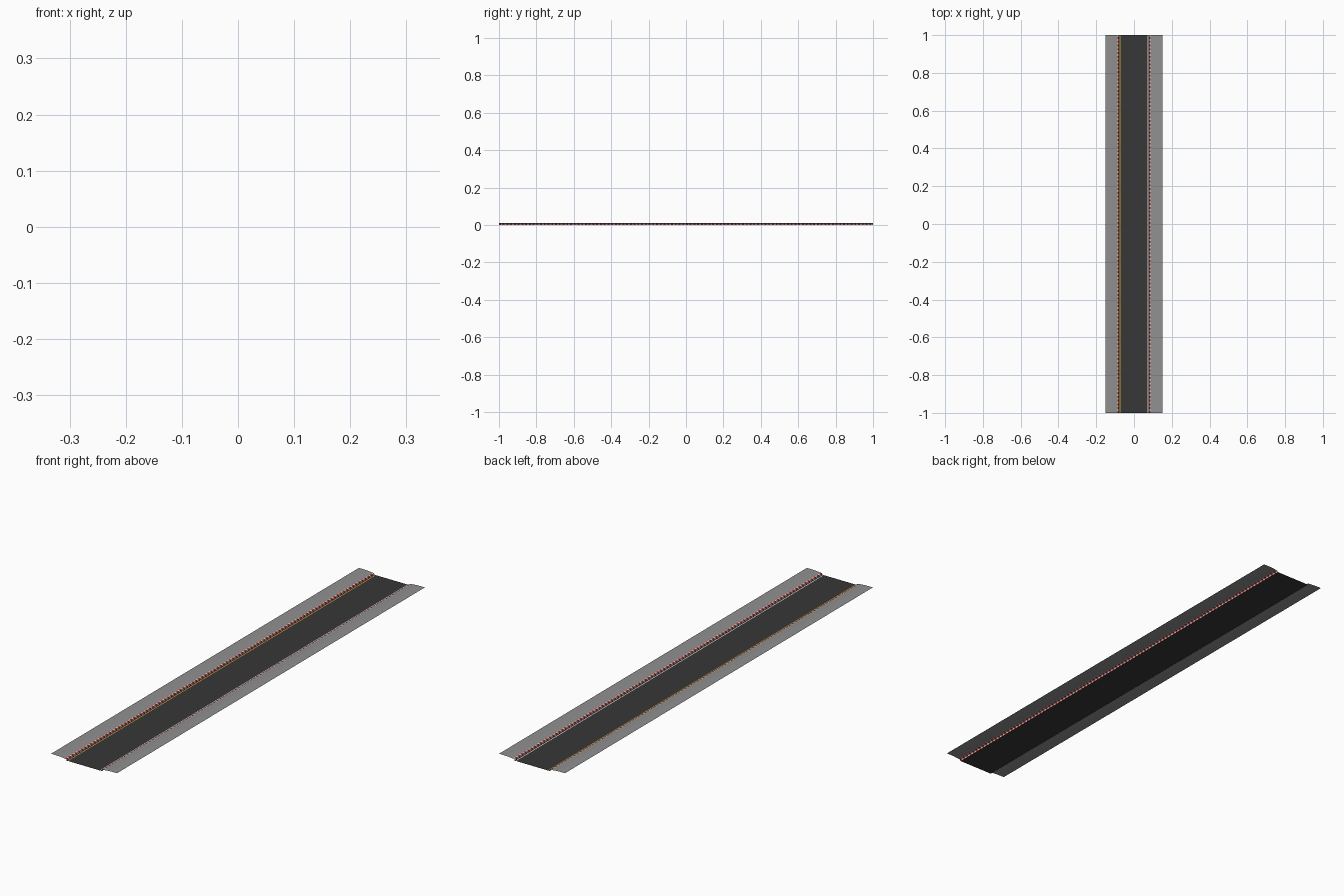
import bpy

if "Cube" in bpy.data.objects:
    bpy.data.objects.remove(bpy.data.objects["Cube"])


def material(name, rgb):
    m = bpy.data.materials.new(name)
    m.diffuse_color = (*rgb, 1)
    m.use_nodes = True
    m.node_tree.nodes["Principled BSDF"].inputs["Base Color"].default_value = m.diffuse_color
    return m


ASPHALT = material("asphalt", (0.038, 0.038, 0.038))
PAVING = material("paving grey", (0.28, 0.28, 0.28))
RED = material("kerb red", (0.55, 0.03, 0.025))
WHITE = material("line white", (0.7, 0.7, 0.7))
YELLOW = material("line yellow", (0.65, 0.38, 0.04))


def strip(name, profile, mats, cuts=1, rule=lambda i, j: 0):
    """Sweep an open x/z profile along y; rule picks a colour per face."""
    n = len(profile)
    verts = [(x, -1 + 2 * j / cuts, z) for j in range(cuts + 1) for x, z in profile]
    cells = [(i, j) for j in range(cuts) for i in range(n - 1)]
    faces = [(j * n + i, j * n + i + 1, (j + 1) * n + i + 1, (j + 1) * n + i)
             for i, j in cells]
    me = bpy.data.meshes.new(name)
    me.from_pydata(verts, [], faces)
    for m in mats:
        me.materials.append(m)
    for p, (i, j) in zip(me.polygons, cells):
        p.material_index = rule(i, j)
    ob = bpy.data.objects.new(name, me)
    bpy.context.collection.objects.link(ob)
    return ob


# Flat carriageway
strip("road", [(-0.079, 0.0015), (0.079, 0.0015)], [ASPHALT])

# Painted edge lines
for name, x, mat in (("left_edge_line", -0.074, YELLOW), ("right_edge_line", 0.074, WHITE)):
    strip(name, [(x - 0.002, 0.0021), (x + 0.002, 0.0021)], [mat])

for side, s in (("left", -1), ("right", 1)):
    def mirrored(pts):
        pts = [(s * x, z) for x, z in pts]
        return pts if s > 0 else pts[::-1]

    # Kerb in alternating red and white blocks
    strip(side + "_kerb", mirrored([(0.079, 0.0), (0.081, 0.007), (0.087, 0.008)]),
          [RED, WHITE], 200, lambda i, j: j % 2)
    # Raised verge, gently sloped then level
    strip(side + "_verge", mirrored([(0.087, 0.008), (0.115, 0.0105), (0.15, 0.011)]), [PAVING])
